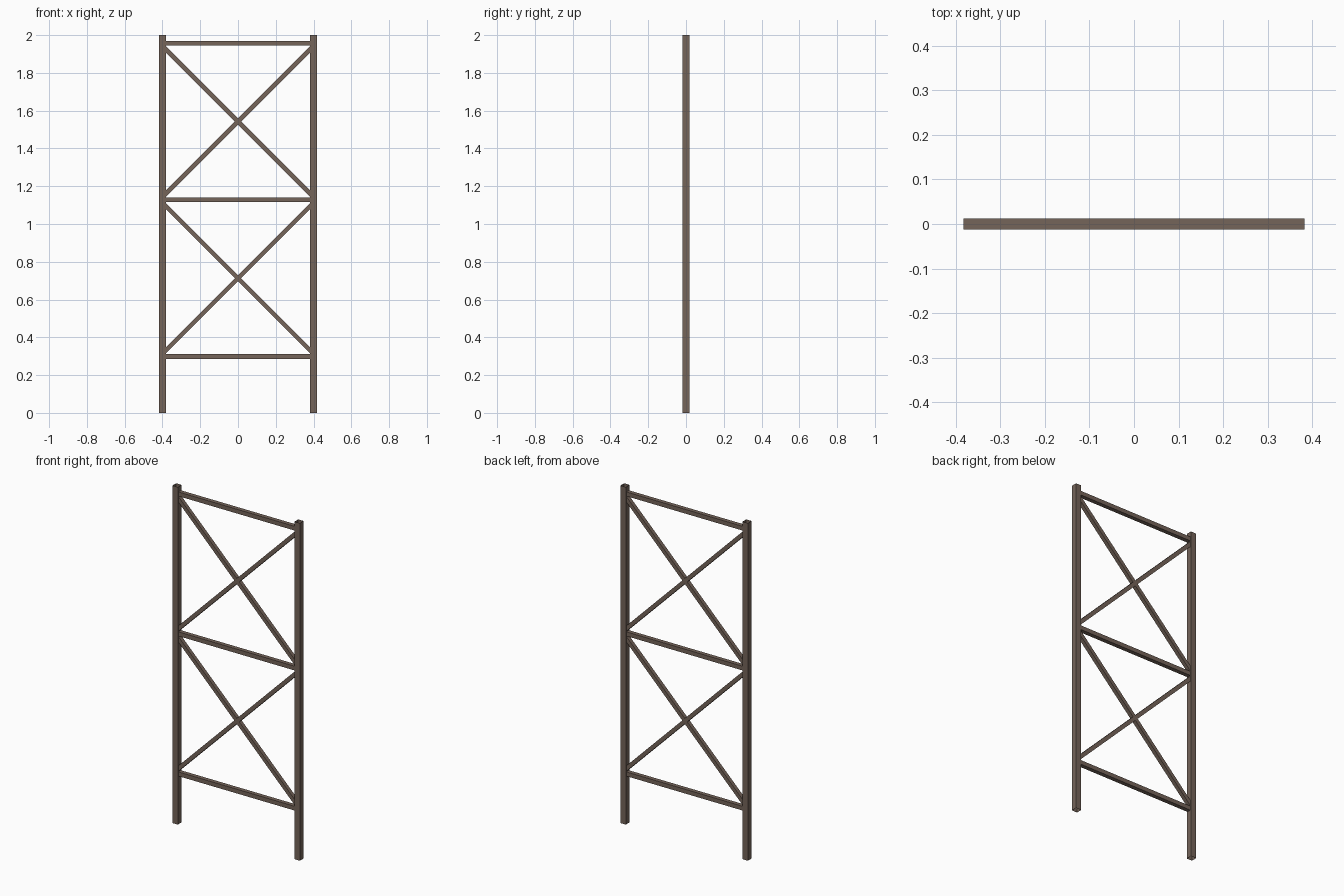
import bpy, bmesh
from mathutils import Vector as V

if "Cube" in bpy.data.objects:
    bpy.data.objects.remove(bpy.data.objects["Cube"])

paint = bpy.data.materials.new("brown grey metal")
paint.diffuse_color = (0.178, 0.129, 0.102, 1)
paint.use_nodes = True
paint.node_tree.nodes["Principled BSDF"].inputs["Base Color"].default_value = paint.diffuse_color


def tube(name, start, end, a, b):
    """Open square tube; a and b are half-width vectors, a x b points along the tube."""
    bm = bmesh.new()
    rings = []
    for c in (V(start), V(end)):
        rings.append([bm.verts.new(c + V(a) * s + V(b) * t)
                      for s, t in ((1, 1), (-1, 1), (-1, -1), (1, -1))])
    for i in range(4):
        j = (i + 1) % 4
        bm.faces.new((rings[0][i], rings[0][j], rings[1][j], rings[1][i]))
    mesh = bpy.data.meshes.new(name)
    bm.to_mesh(mesh)
    bm.free()
    mesh.materials.append(paint)
    ob = bpy.data.objects.new(name, mesh)
    bpy.context.collection.objects.link(ob)
    return ob


POST_X, POST_H = 0.4, 0.0175
RAIL_H, BRACE_H = 0.0125, 0.0115
INNER = POST_X - POST_H
LEVELS = (0.298, 1.128, 1.957)

# upright posts
for side, s in (("left", -1), ("right", 1)):
    tube(side + "_post", (s * POST_X, 0, 0), (s * POST_X, 0, 2),
         (POST_H, 0, 0), (0, POST_H, 0))

# horizontal rails between the posts
for label, z in zip(("lower", "middle", "upper"), LEVELS):
    tube(label + "_rail", (-INNER, 0, z), (INNER, 0, z),
         (0, RAIL_H, 0), (0, 0, RAIL_H))

# crossed braces, cut flush against the posts
for label, z0, z1 in zip(("lower", "upper"), LEVELS, LEVELS[1:]):
    mid = (z0 + z1) / 2
    for way, s in (("rising", 1), ("falling", -1)):
        tube(label + "_" + way + "_brace",
             (-INNER, 0, mid - s * INNER), (INNER, 0, mid + s * INNER),
             (0, BRACE_H, 0), (0, 0, BRACE_H * 2 ** 0.5))
